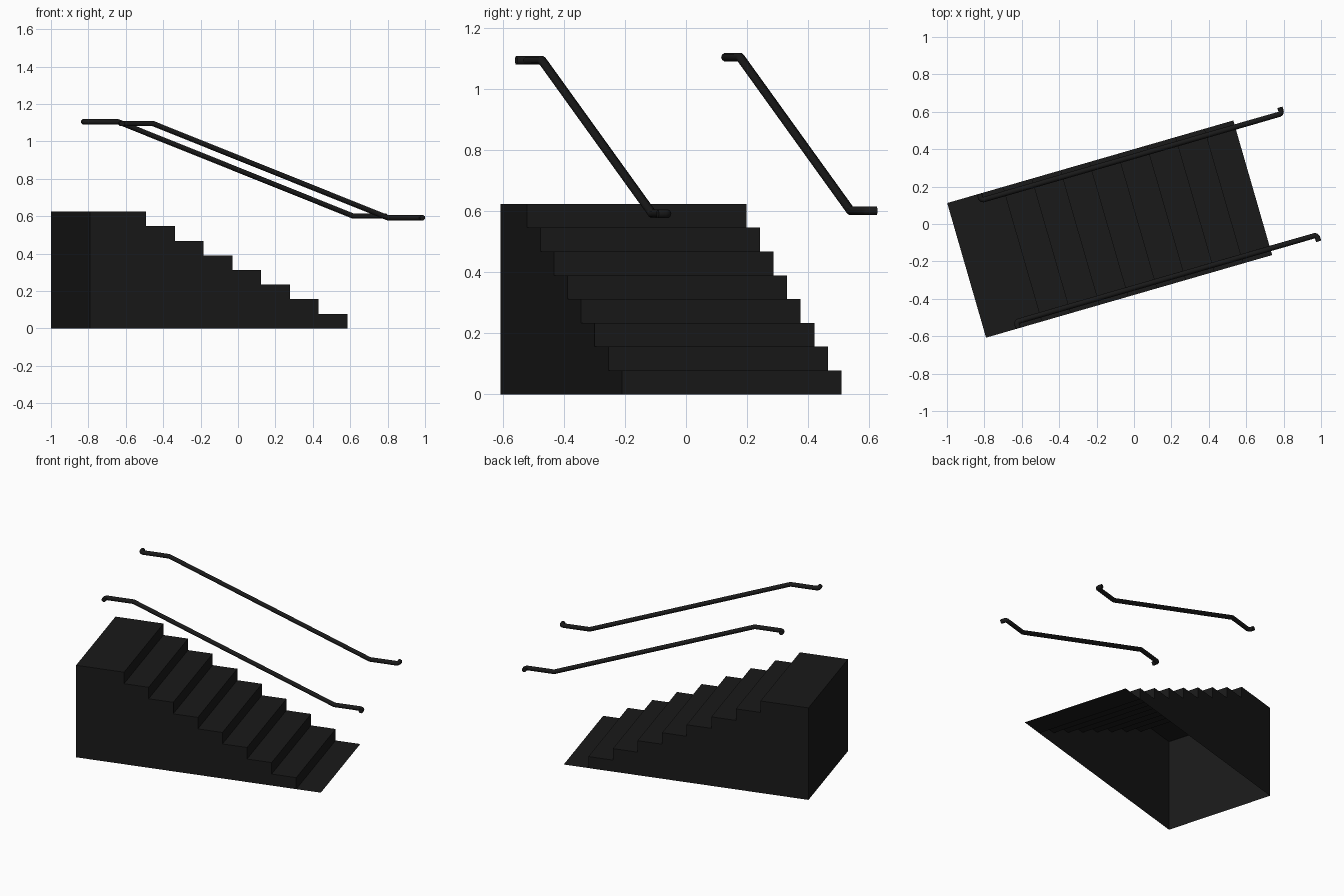
import bpy, bmesh, math

if "Cube" in bpy.data.objects:
    bpy.data.objects.remove(bpy.data.objects["Cube"])

ANGLE = math.radians(16.1)
CENTER = (-0.13, -0.027, 0)
STEPS, RUN, RISE = 8, 0.16, 0.0781
HALF_LEN, HALF_W = 0.796, 0.3745

black = bpy.data.materials.new("black")
black.diffuse_color = (0.01, 0.01, 0.01, 1)
black.use_nodes = True
black.node_tree.nodes["Principled BSDF"].inputs["Base Color"].default_value = black.diffuse_color


def place(obj):
    obj.location = CENTER
    obj.rotation_euler = (0, 0, ANGLE)
    obj.data.materials.append(black)
    bpy.context.collection.objects.link(obj)


# stair shell: back wall, landing, risers, treads and a flat floor strip; open underneath
profile = [(-HALF_LEN, 0)]
x = -HALF_LEN
for i in range(STEPS + 1):
    z = (STEPS - i) * RISE
    profile.append((x, z))
    x = HALF_LEN - (STEPS - i) * RUN
    profile.append((x, z))

bm = bmesh.new()
left = [bm.verts.new((u, HALF_W, z)) for u, z in profile]
right = [bm.verts.new((u, -HALF_W, z)) for u, z in profile]
for i in range(len(profile) - 1):
    bm.faces.new((left[i], left[i + 1], right[i + 1], right[i]))
bm.faces.new(left[:-1])
bm.faces.new(list(reversed(right[:-1])))
bmesh.ops.recalc_face_normals(bm, faces=bm.faces)
if next(f for f in bm.faces if abs(f.normal.z) > 0.9).normal.z < 0:
    bmesh.ops.reverse_faces(bm, faces=bm.faces)
mesh = bpy.data.meshes.new("stairs")
bm.to_mesh(mesh)
bm.free()
place(bpy.data.objects.new("stairs", mesh))


# handrails: round bar with level ends and short returns towards the outside
def handrail(name, side, drop):
    v, h = 0.338, 0.012
    top, low = 1.105 - drop, 0.602 - drop
    start, end = -0.617, 1.055
    pts = [(start, v + 0.035, top), (start, v + h, top), (start + 0.004, v + 0.004, top),
           (start + h, v, top), (-0.434, v, top), (0.871, v, low), (end - h, v, low),
           (end - 0.004, v + 0.004, low), (end, v + h, low), (end, v + 0.035, low)]
    cu = bpy.data.curves.new(name, 'CURVE')
    cu.dimensions = '3D'
    cu.bevel_depth = 0.0145
    cu.bevel_resolution = 3
    cu.use_fill_caps = True
    sp = cu.splines.new('POLY')
    sp.points.add(len(pts) - 1)
    for p, (a, b, c) in zip(sp.points, pts):
        p.co = (a, side * b, c, 1)
    sp.use_smooth = True
    place(bpy.data.objects.new(name, cu))


handrail("back_handrail", 1, 0)
handrail("front_handrail", -1, 0.01)
